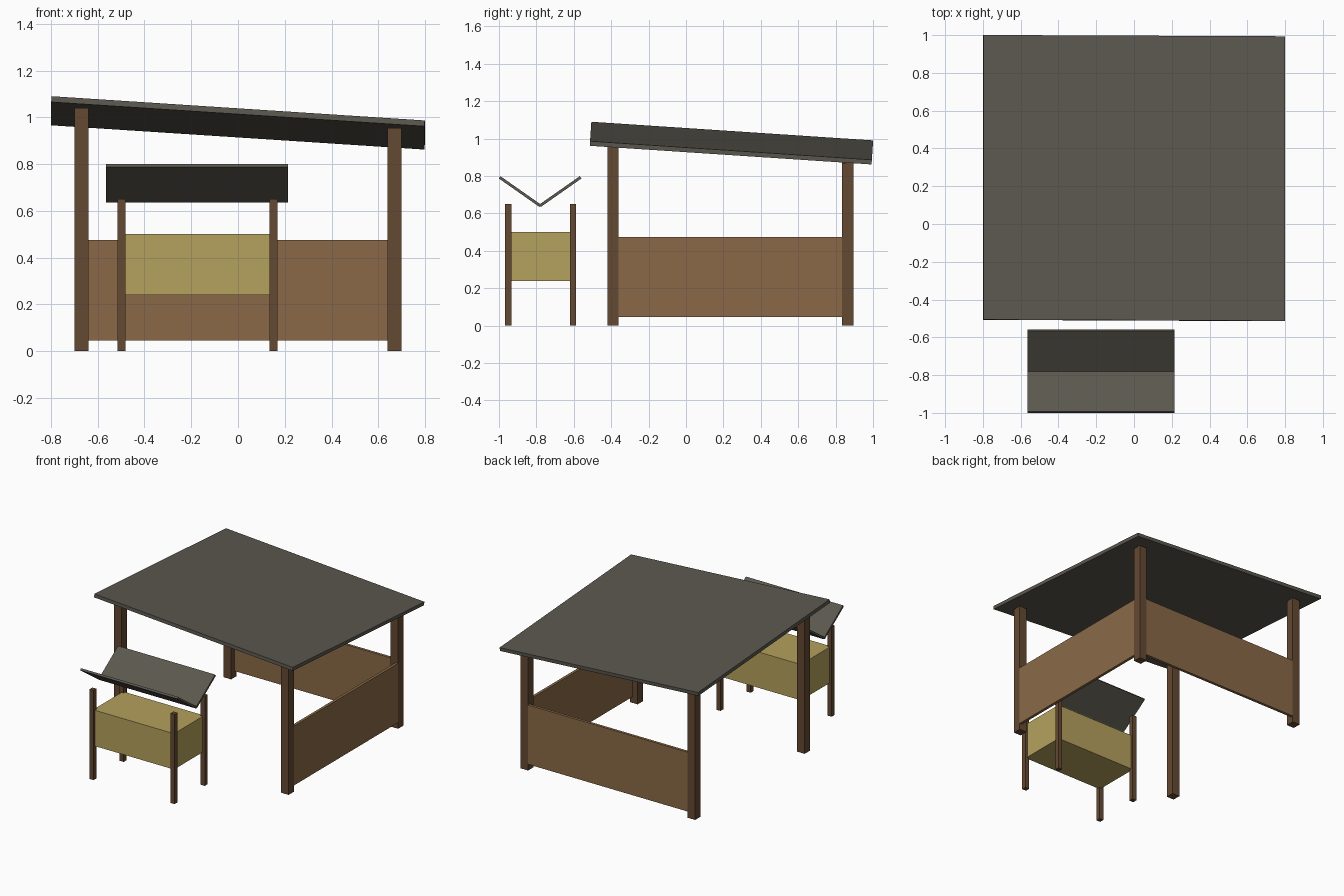
import bpy, math
from mathutils import Matrix, Vector

if "Cube" in bpy.data.objects:
    bpy.data.objects.remove(bpy.data.objects["Cube"])


def srgb(h):
    c = [int(h[i:i + 2], 16) / 255 for i in (0, 2, 4)]
    return [v / 12.92 if v <= 0.04045 else ((v + 0.055) / 1.055) ** 2.4 for v in c] + [1]


def material(name, h):
    m = bpy.data.materials.new(name)
    m.diffuse_color = srgb(h)
    m.use_nodes = True
    m.node_tree.nodes["Principled BSDF"].inputs["Base Color"].default_value = m.diffuse_color
    return m


ROOF = material("grey roofing", "5B584F")
POST = material("dark timber", "644932")
WALL = material("brown boards", "8A6947")
HAY = material("straw yellow", "B5A15D")


def box(name, lo, hi, mat, rot=None):
    """Box between two corners, optionally rotated about its centre."""
    lo, hi = Vector(lo), Vector(hi)
    bpy.ops.mesh.primitive_cube_add(size=1)
    ob = bpy.context.object
    ob.name = name
    m = Matrix.Translation((lo + hi) / 2)
    if rot:
        m = m @ rot
    ob.data.transform(m @ Matrix.Diagonal((*(hi - lo), 1)))
    ob.data.materials.append(mat)
    return ob


# shelter corner posts, cut to follow the sloping roof
for name, x, y, h in (("front_left", -0.67, -0.39, 1.04), ("front_right", 0.67, -0.39, 0.955),
                      ("back_left", -0.67, 0.865, 0.96), ("back_right", 0.67, 0.865, 0.87)):
    box(name + "_shelter_post", (x - 0.03, y - 0.03, 0), (x + 0.03, y + 0.03, h), POST)

# half-height walls, flush with the outer post faces
box("back_wall", (-0.64, 0.875, 0.045), (0.64, 0.895, 0.475), WALL)
box("right_wall", (0.68, -0.36, 0.045), (0.70, 0.835, 0.475), WALL)

# shelter roof, tilted down to the right and to the back
tilt = Matrix.Rotation(-0.066, 4, 'X') @ Matrix.Rotation(0.065, 4, 'Y')
box("shelter_roof", (-0.8, -0.512, 0.9635), (0.8, 0.998, 0.9885), ROOF, tilt)

# feeder posts
for sx, x in (("left", -0.498), ("right", 0.152)):
    for sy, y in (("front", -0.95), ("back", -0.605)):
        box(f"{sy}_{sx}_feeder_post", (x - 0.0165, y - 0.0165, 0),
            (x + 0.0165, y + 0.0165, 0.65), POST)

# hay box between the feeder posts
box("hay_box", (-0.498, -0.95, 0.24), (0.152, -0.605, 0.5), HAY)

# V-shaped feeder roof from two crossing slabs
for name, y, a in (("front", -0.888, -35), ("back", -0.672, 35)):
    box(name + "_feeder_roof", (-0.565, y - 0.1325, 0.7095), (0.214, y + 0.1325, 0.7245),
        ROOF, Matrix.Rotation(math.radians(a), 4, 'X'))
